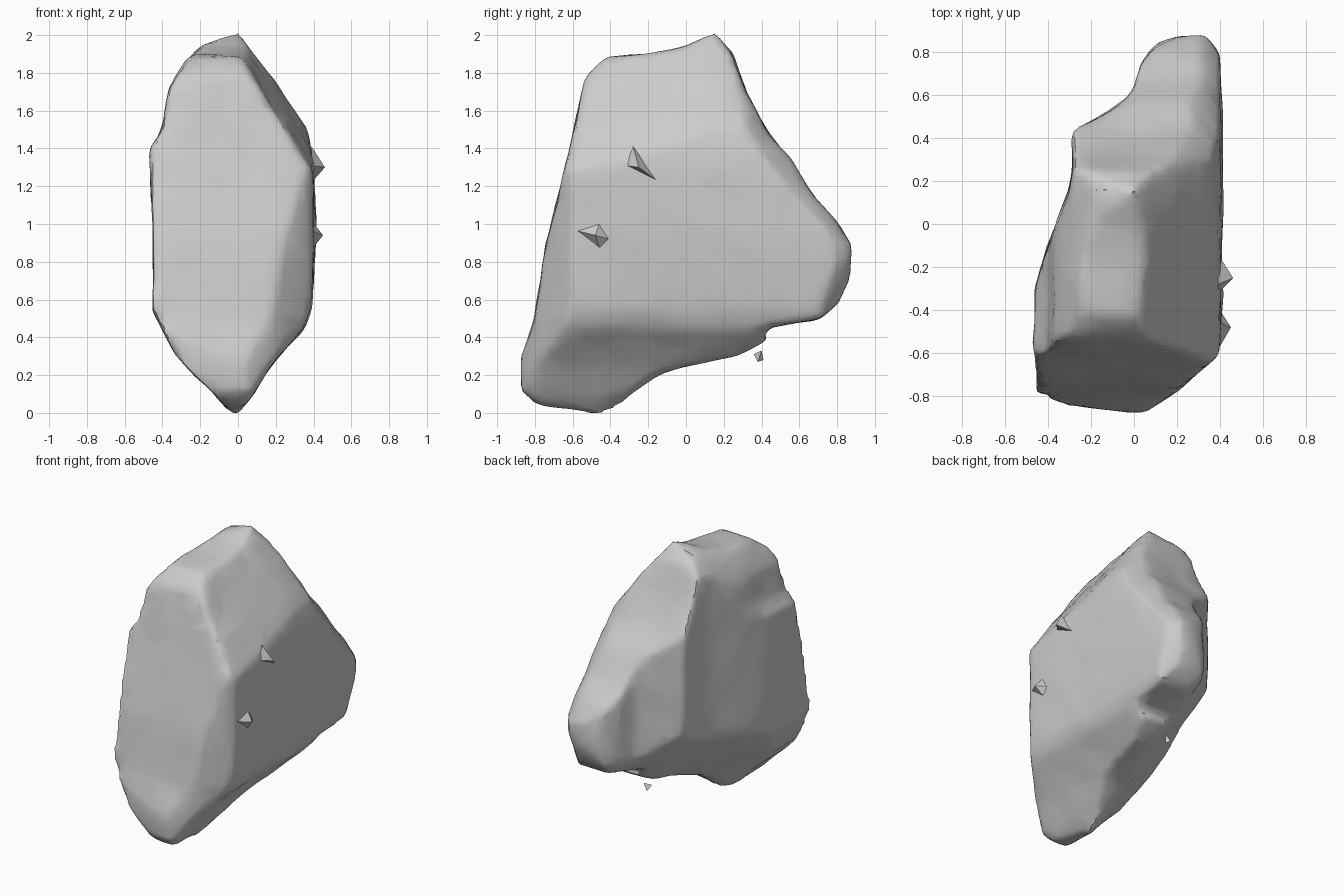
import bpy, bmesh, math
from mathutils import Vector, noise

if "Cube" in bpy.data.objects:
    bpy.data.objects.remove(bpy.data.objects["Cube"], do_unlink=True)

stone = bpy.data.materials.new("grey stone")
stone.use_nodes = True
GREY = (0.6, 0.6, 0.6, 1)
stone.diffuse_color = GREY
stone.node_tree.nodes["Principled BSDF"].inputs["Base Color"].default_value = GREY

# Outlines of the boulder: side (y, z), front (x, z) and plan (x, y)
SIDE = [(-.88, .12), (-.875, .29), (-.8, .5), (-.74, .9), (-.65, 1.25), (-.575, 1.58), (-.535, 1.78),
        (-.42, 1.885), (-.2, 1.9), (0, 1.945), (.16, 2.015), (.25, 1.9), (.32, 1.7), (.42, 1.5),
        (.55, 1.35), (.68, 1.14), (.8, 1.01), (.88, .9), (.865, .7), (.81, .58), (.7, .49),
        (.4, .45), (.43, .39), (.28, .3), (0, .25), (-.15, .2), (-.28, .1), (-.42, -.02), (-.8, .05)]
FRONT = [(-.02, -.03), (.08, .1), (.16, .23), (.25, .34), (.35, .45), (.385, .54), (.4, .7), (.41, 1),
         (.4, 1.3), (.37, 1.5), (.22, 1.72), (.08, 1.91), (0, 2.02), (-.2, 1.94), (-.28, 1.86),
         (-.37, 1.7), (-.4, 1.5), (-.475, 1.4), (-.45, 1), (-.45, .54), (-.33, .3), (-.13, .1)]
PLAN = [(-.47, -.58), (-.45, -.78), (-.38, -.83), (0, -.88), (.06, -.87), (.2, -.78), (.39, -.61),
        (.42, -.45), (.41, 0), (.41, .3), (.4, .79), (.32, .89), (.24, .89), (.1, .83), (.03, .74),
        (-.01, .6), (-.15, .5), (-.29, .43), (-.28, .25), (-.31, .13), (-.4, -.1), (-.46, -.3)]

# Slanted facets (outward normal, limit): everything beyond the limit is cut away
FACETS = [((-1.1, .545, -1), -.23),    # lower right flank, running up to the rear lobe
          ((1, 1, -.4), .88),          # underside of the rear lobe
          ((1, 1, .85), 1.96),         # rear left shoulder
          ((1, -.17, .68), 1.37)]      # front left shoulder


def finish(name, bm):
    """Turn a bmesh into a stone-coloured object."""
    bmesh.ops.recalc_face_normals(bm, faces=bm.faces)
    mesh = bpy.data.meshes.new(name)
    bm.to_mesh(mesh)
    bm.free()
    mesh.materials.append(stone)
    obj = bpy.data.objects.new(name, mesh)
    bpy.context.collection.objects.link(obj)
    return obj


def prism(name, outline, place):
    """Extrude an outline right through the model; place(u, v, w) orients it."""
    bm = bmesh.new()
    near = [bm.verts.new(place(u, v, -3)) for u, v in outline]
    far = [bm.verts.new(place(u, v, 3)) for u, v in outline]
    bm.faces.new(near)
    bm.faces.new(far)
    for i in range(len(near)):
        j = (i + 1) % len(near)
        bm.faces.new((near[i], near[j], far[j], far[i]))
    return finish(name, bm)


def half_space(name, normal, limit):
    """Large block filling the space beyond a facet."""
    normal = Vector(normal)
    bm = bmesh.new()
    bmesh.ops.create_cube(bm, size=6)
    bmesh.ops.translate(bm, vec=(0, 0, 3), verts=bm.verts)
    bmesh.ops.transform(bm, matrix=normal.to_track_quat('Z', 'Y').to_matrix().to_4x4(), verts=bm.verts)
    bmesh.ops.translate(bm, vec=normal * limit / normal.length_squared, verts=bm.verts)
    return finish(name, bm)


def activate(obj):
    bpy.ops.object.select_all(action='DESELECT')
    obj.select_set(True)
    bpy.context.view_layer.objects.active = obj


def apply(obj, kind, **settings):
    mod = obj.modifiers.new(kind, kind)
    for key, value in settings.items():
        setattr(mod, key, value)
    activate(obj)
    bpy.ops.object.modifier_apply(modifier=mod.name)


def carve(obj, cutter, operation):
    apply(obj, 'BOOLEAN', operation=operation, object=cutter, solver='EXACT')
    bpy.data.objects.remove(cutter, do_unlink=True)


# Rough block where the three outlines meet, then the slanted facets
boulder = prism("boulder", SIDE, lambda u, v, w: (w, u, v))
carve(boulder, prism("front_cutter", FRONT, lambda u, v, w: (u, w, v)), 'INTERSECT')
carve(boulder, prism("plan_cutter", PLAN, lambda u, v, w: (u, v, w)), 'INTERSECT')
for normal, limit in FACETS:
    carve(boulder, half_space("facet_cutter", normal, limit), 'DIFFERENCE')

# Weather the block: even mesh, softened corners, gentle lumps, fewer faces
apply(boulder, 'REMESH', mode='VOXEL', voxel_size=.03)
apply(boulder, 'SMOOTH', factor=.5, iterations=5)
for v in boulder.data.vertices:
    v.co += v.normal * .008 * noise.noise(v.co * 6)
apply(boulder, 'DECIMATE', ratio=.15)
activate(boulder)
bpy.ops.object.shade_smooth_by_angle(angle=math.radians(35))


def shard(name, *corners):
    """Sharp splinter: the hull of a few corners."""
    bm = bmesh.new()
    for co in corners:
        bm.verts.new(co)
    bmesh.ops.convex_hull(bm, input=bm.verts)
    return finish(name, bm)


# Splinters on the left flank and a loose chip under the rear lobe
shard("upper_splinter", (.46, -.25, 1.3), (.39, -.32, 1.31), (.39, -.28, 1.41), (.39, -.14, 1.22))
shard("lower_splinter", (.45, -.48, .94), (.38, -.6, .97), (.38, -.45, 1.03), (.38, -.37, .91),
      (.38, -.45, .85))
shard("loose_chip", (.02, .36, .31), (.06, .4, .33), (.03, .41, .28), (.05, .38, .27))
